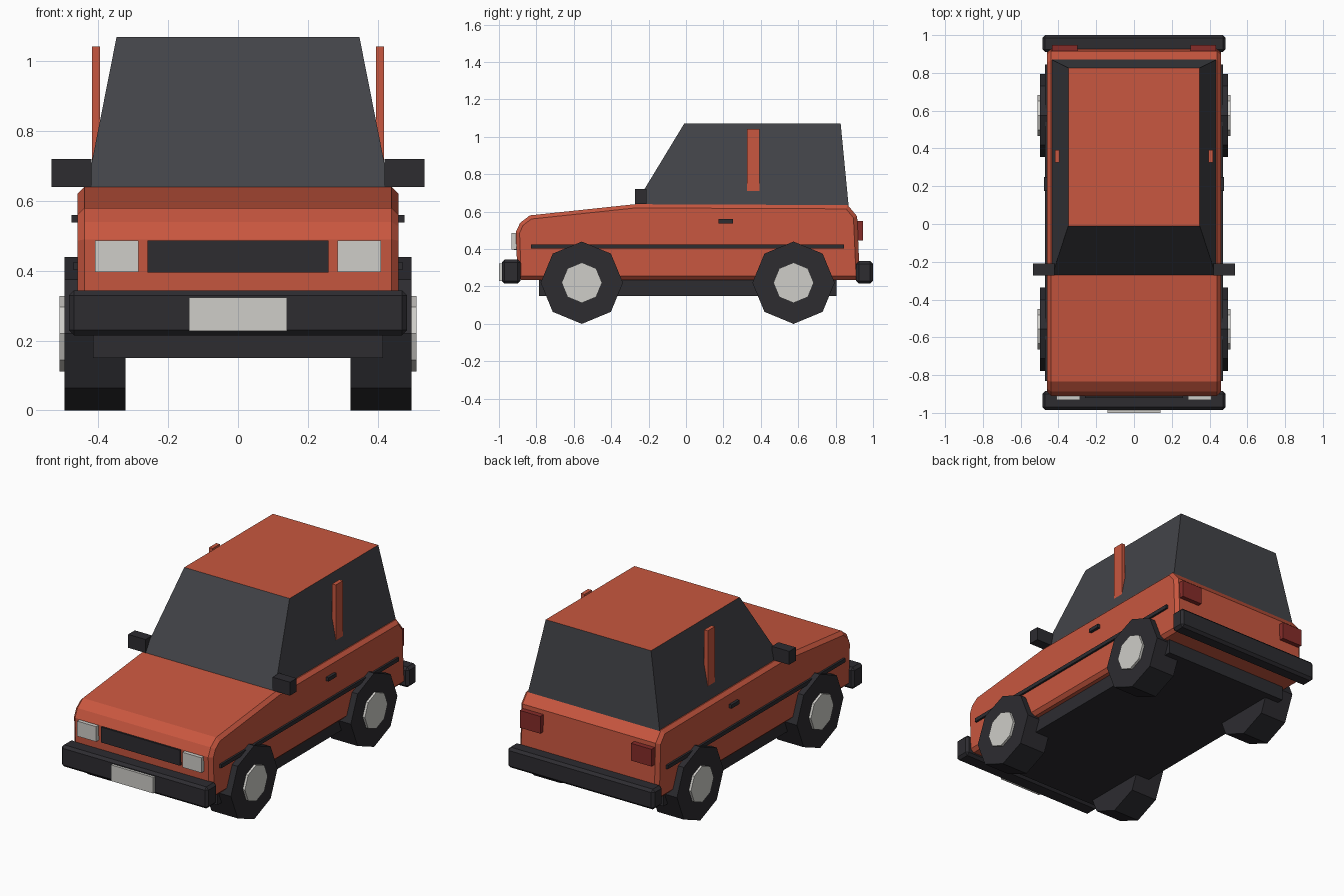
import bpy, bmesh, math

if "Cube" in bpy.data.objects:
    bpy.data.objects.remove(bpy.data.objects["Cube"])


def material(name, rgb):
    m = bpy.data.materials.new(name)
    m.diffuse_color = (*rgb, 1)
    m.use_nodes = True
    m.node_tree.nodes["Principled BSDF"].inputs["Base Color"].default_value = m.diffuse_color
    return m


PAINT = material("paint", (0.58, 0.095, 0.05))
GLASS = material("glass", (0.055, 0.057, 0.065))
DARK = material("dark_trim", (0.026, 0.025, 0.03))
LIGHT = material("light_grey", (0.62, 0.61, 0.58))
RED = material("tail_red", (0.24, 0.025, 0.022))


def finish(bm, name, mats, bevel=0):
    bmesh.ops.recalc_face_normals(bm, faces=bm.faces)
    me = bpy.data.meshes.new(name)
    bm.to_mesh(me)
    bm.free()
    for m in mats:
        me.materials.append(m)
    ob = bpy.data.objects.new(name, me)
    bpy.context.collection.objects.link(ob)
    if bevel:
        mod = ob.modifiers.new("chamfer", "BEVEL")
        mod.width = bevel
        mod.segments = 1
        mod.limit_method = "ANGLE"
        mod.angle_limit = math.radians(65)
    return ob


def prism(name, profile, x0, x1, mat, bevel=0):
    """Extrude a (y, z) profile along x."""
    bm = bmesh.new()
    face = bm.faces.new([bm.verts.new((x0, y, z)) for y, z in profile])
    ext = bmesh.ops.extrude_face_region(bm, geom=[face])
    moved = [v for v in ext["geom"] if isinstance(v, bmesh.types.BMVert)]
    bmesh.ops.translate(bm, verts=moved, vec=(x1 - x0, 0, 0))
    return finish(bm, name, [mat], bevel)


def box(name, x, y, z, mat, bevel=0):
    """Box from (min, max) ranges."""
    return prism(name, [(y[0], z[0]), (y[1], z[0]), (y[1], z[1]), (y[0], z[1])],
                 x[0], x[1], mat, bevel)


def pair(name, x, y, z, mat):
    """Box on both sides of the car."""
    for side, s in (("right", 1), ("left", -1)):
        box(f"{name}_{side}", (s * x[0], s * x[1]), y, z, mat)


def octagon(y, z, r):
    return [(y + r * math.sin(i * math.pi / 4), z + r * math.cos(i * math.pi / 4))
            for i in range(8)]


# Lower body and chassis
prism("body", [(-0.90, 0.235), (-0.91, 0.49), (-0.887, 0.54), (-0.835, 0.58), (-0.27, 0.64),
               (0.865, 0.635), (0.915, 0.575), (0.93, 0.235)], -0.46, 0.46, PAINT, 0.02)
box("chassis", (-0.415, 0.415), (-0.785, 0.805), (0.15, 0.26), DARK)

# Cabin: tapered box with window panels inset in its four sides
bm = bmesh.new()
base = [bm.verts.new((x, y, 0.625)) for x, y in
        ((-0.436, -0.28), (0.436, -0.28), (0.436, 0.87), (-0.436, 0.87))]
roof = [bm.verts.new((x, y, 1.07)) for x, y in
        ((-0.348, -0.01), (0.348, -0.01), (0.348, 0.827), (-0.348, 0.827))]
bm.faces.new(base[::-1])
bm.faces.new(roof)
sides = [bm.faces.new((base[i], base[(i + 1) % 4], roof[(i + 1) % 4], roof[i])) for i in range(4)]
bmesh.ops.inset_individual(bm, faces=sides, thickness=0.037, use_even_offset=True)
for f in sides:
    f.material_index = 1
finish(bm, "cabin", [PAINT, GLASS])

# Door pillars, mirrors, handles and side trim
pair("door_pillar", (0.395, 0.419), (0.325, 0.393), (0.675, 1.042), PAINT)
pair("mirror", (0.42, 0.535), (-0.273, -0.21), (0.64, 0.72), DARK)
pair("door_handle", (0.45, 0.477), (0.175, 0.25), (0.538, 0.56), DARK)
pair("side_trim", (0.45, 0.472), (-0.83, 0.845), (0.402, 0.425), DARK)

# Bumpers and number plate
box("front_bumper", (-0.485, 0.485), (-0.985, -0.885), (0.215, 0.344), DARK, 0.015)
box("rear_bumper", (-0.485, 0.485), (0.91, 1.0), (0.215, 0.336), DARK, 0.015)
box("front_plate", (-0.14, 0.14), (-1.0, -0.97), (0.228, 0.324), LIGHT)

# Grille and lights
box("grille", (-0.26, 0.26), (-0.92, -0.89), (0.395, 0.487), DARK)
pair("headlight", (0.285, 0.41), (-0.932, -0.89), (0.397, 0.487), LIGHT)
pair("tail_light", (0.30, 0.435), (0.90, 0.947), (0.447, 0.55), RED)

# Octagonal wheels with hubcaps
for end, y in (("front", -0.557), ("rear", 0.575)):
    for side, s in (("right", 1), ("left", -1)):
        prism(f"{end}_tyre_{side}", octagon(y, 0.22, 0.22), s * 0.323, s * 0.497, DARK)
        prism(f"{end}_hubcap_{side}", octagon(y, 0.22, 0.108), s * 0.48, s * 0.511, LIGHT)
